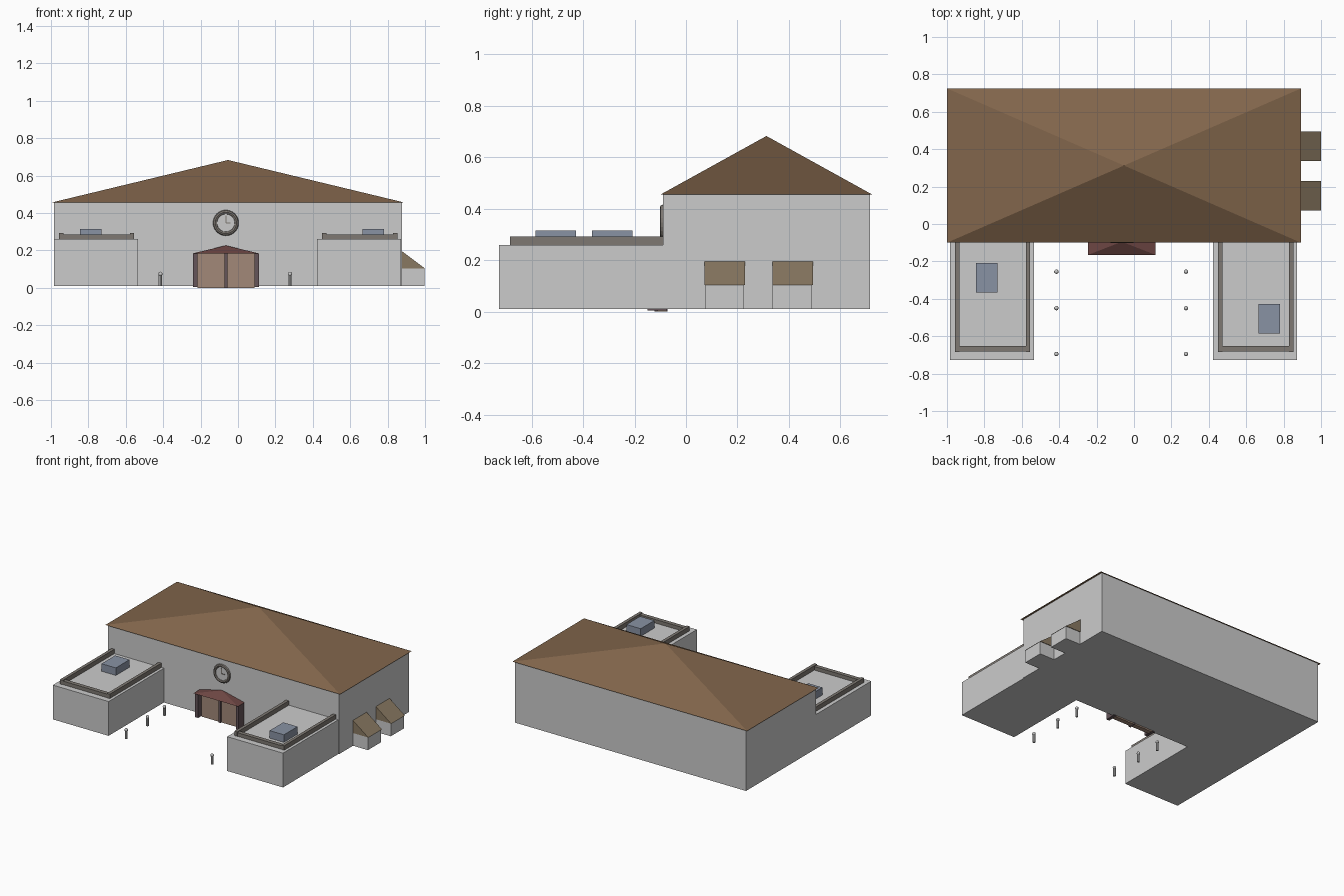
import bpy, bmesh
from math import pi

if "Cube" in bpy.data.objects:
    bpy.data.objects.remove(bpy.data.objects["Cube"])


def material(name, rgb):
    m = bpy.data.materials.new(name)
    m.diffuse_color = (*rgb, 1)
    m.use_nodes = True
    m.node_tree.nodes["Principled BSDF"].inputs["Base Color"].default_value = m.diffuse_color
    return m


BROWN = material("roof_brown", (0.22, 0.13, 0.07))
TAUPE = material("taupe", (0.21, 0.19, 0.17))
TAN = material("door_tan", (0.36, 0.25, 0.19))
AWNING = material("awning_tan", (0.25, 0.19, 0.12))
MAROON = material("porch_maroon", (0.15, 0.06, 0.055))
PLUM = material("post_plum", (0.13, 0.09, 0.1))
BLUE = material("vent_blue", (0.25, 0.29, 0.37))


def mesh(name, verts, faces, mat=None):
    bm = bmesh.new()
    vs = [bm.verts.new(v) for v in verts]
    for f in faces:
        bm.faces.new([vs[i] for i in f])
    bmesh.ops.recalc_face_normals(bm, faces=bm.faces)
    me = bpy.data.meshes.new(name)
    bm.to_mesh(me)
    bm.free()
    ob = bpy.data.objects.new(name, me)
    bpy.context.collection.objects.link(ob)
    if mat:
        me.materials.append(mat)
    return ob


def box(name, x0, x1, y0, y1, z0, z1, mat=None):
    v = [(x, y, z) for z in (z0, z1) for x, y in ((x0, y0), (x1, y0), (x1, y1), (x0, y1))]
    f = [(0, 1, 2, 3), (4, 5, 6, 7)] + [(i, (i + 1) % 4, (i + 1) % 4 + 4, i + 4) for i in range(4)]
    return mesh(name, v, f, mat)


def pyramid(name, x0, x1, y0, y1, z0, z1, mat):
    v = [(x0, y0, z0), (x1, y0, z0), (x1, y1, z0), (x0, y1, z0),
         ((x0 + x1) / 2, (y0 + y1) / 2, z1)]
    return mesh(name, v, [(0, 1, 2, 3)] + [(i, (i + 1) % 4, 4) for i in range(4)], mat)


def use(name, mat=None):
    ob = bpy.context.object
    ob.name = name
    if mat:
        ob.data.materials.append(mat)
    return ob


# Main hall with its four-sided roof
box("main_hall", -0.985, 0.877, -0.09, 0.715, 0.01, 0.455)
pyramid("main_roof", -1.0, 0.893, -0.1, 0.725, 0.455, 0.683, BROWN)

# Front wings with parapet rails open at the wall, and a rooftop vent each
for side, x0, x1, vx, vy in (("left", -0.985, -0.535, -0.845, -0.365),
                             ("right", 0.422, 0.872, 0.665, -0.585)):
    box(side + "_wing", x0, x1, -0.727, -0.09, 0.01, 0.26)
    a, b = x0 + 0.028, x1 - 0.02
    box(side + "_rail_outer", a, a + 0.023, -0.685, -0.09, 0.26, 0.292, TAUPE)
    box(side + "_rail_inner", b - 0.023, b, -0.685, -0.09, 0.26, 0.292, TAUPE)
    box(side + "_rail_front", a + 0.023, b - 0.023, -0.683, -0.653, 0.26, 0.286, TAUPE)
    box(side + "_roof_vent", vx, vx + 0.115, vy, vy + 0.157, 0.26, 0.315, BLUE)

# Entrance porch
CX = -0.065
pyramid("porch_roof", CX - 0.18, CX + 0.18, -0.165, -0.025, 0.183, 0.226, MAROON)
for s, name in ((-1, "left"), (1, "right")):
    px = CX + s * 0.164
    box(name + "_porch_post", px - 0.012, px + 0.012, -0.15, -0.075, 0.005, 0.183, PLUM)
    x0, x1 = sorted((CX + s * 0.008, CX + s * 0.152))
    box(name + "_door", x0, x1, -0.11, -0.075, 0, 0.183, TAN)
box("door_mullion", CX - 0.008, CX + 0.008, -0.122, -0.072, 0, 0.183, PLUM)

# Wall clock
CZ = 0.347
bpy.ops.mesh.primitive_torus_add(location=(CX, -0.09, CZ), rotation=(pi / 2, 0, 0),
                                 major_radius=0.057, minor_radius=0.012,
                                 major_segments=24, minor_segments=8)
use("clock_rim", TAUPE)
bpy.ops.mesh.primitive_cylinder_add(vertices=24, radius=0.05, depth=0.01,
                                    location=(CX, -0.09, CZ), rotation=(pi / 2, 0, 0))
use("clock_face")
box("minute_hand", CX - 0.003, CX + 0.003, -0.098, -0.094, CZ, CZ + 0.04, TAUPE)
box("hour_hand", CX, CX + 0.026, -0.098, -0.094, CZ - 0.003, CZ + 0.003, TAUPE)

# Courtyard bollards with round caps
for x in (-0.415, 0.278):
    for y in (-0.255, -0.45, -0.695):
        bpy.ops.mesh.primitive_cylinder_add(vertices=8, radius=0.009, depth=0.055,
                                            location=(x, y, 0.0375))
        use("bollard_post")
        bpy.ops.mesh.primitive_uv_sphere_add(segments=10, ring_count=6, radius=0.012,
                                             location=(x, y, 0.074))
        use("bollard_cap")

# Lean-to sheds on the right wall
for y0 in (0.073, 0.337):
    y1 = y0 + 0.153
    box("side_shed", 0.877, 0.997, y0, y1, 0.01, 0.103)
    prof = [(0.877, 0.103), (1.0, 0.103), (0.877, 0.195)]
    v = [(x, y, z) for y in (y0 - 0.001, y1 + 0.004) for x, z in prof]
    mesh("side_shed_roof", v, [(0, 1, 2), (3, 4, 5), (0, 1, 4, 3), (1, 2, 5, 4), (2, 0, 3, 5)], AWNING)
